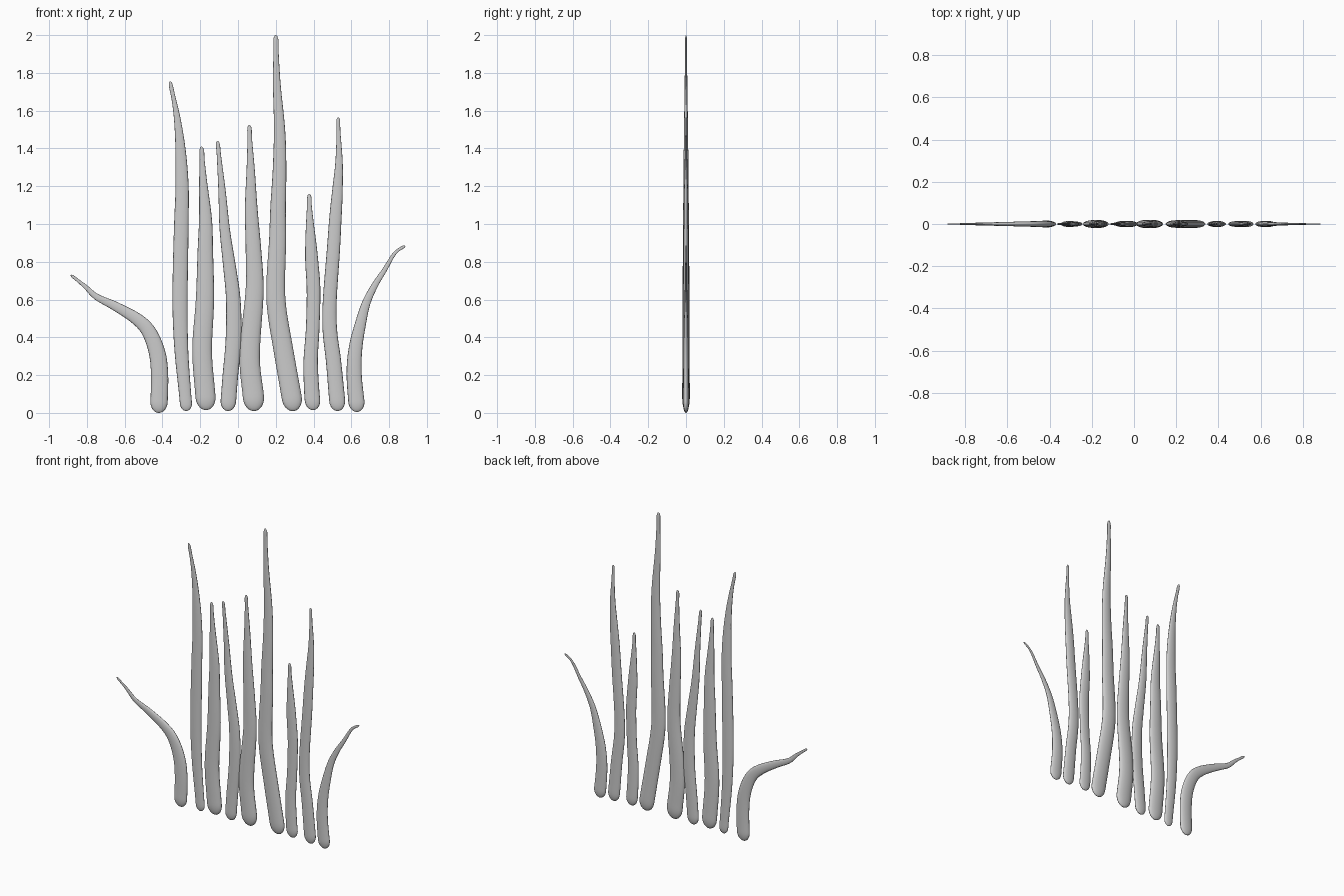
import bpy, bmesh, math
from mathutils import Vector

if "Cube" in bpy.data.objects:
    bpy.data.objects.remove(bpy.data.objects["Cube"])

SIDES, RINGS, FLATNESS = 16, 56, 0.36


def catmull(pts, t):
    """Smooth interpolation through pts, with t from 0 to len(pts) - 1."""
    i = min(int(t), len(pts) - 2)
    u = t - i
    b, c = pts[i], pts[i + 1]
    a = pts[i - 1] if i > 0 else 2 * b - c
    d = pts[i + 2] if i + 2 < len(pts) else 2 * c - b
    return 0.5 * (2 * b + (c - a) * u + (2 * a - 5 * b + 4 * c - d) * u * u
                  + (3 * b - a - 3 * c + d) * u ** 3)


def width_at(w, f):
    """Half width at length fraction f from four widths: root, middle, upper, tip."""
    keys = [0.05, 0.35, 0.7, 0.95]
    if f <= keys[0]:
        return w[0]
    if f >= keys[3]:
        return w[3]
    i = max(k for k in range(3) if f >= keys[k])
    return catmull(w, i + (f - keys[i]) / (keys[i + 1] - keys[i]))


def blade(name, path, widths):
    """Loft a flattened, tapering tube along a path in the xz plane."""
    pts = [Vector((x, 0, z)) for x, z in path]
    dense = [catmull(pts, k * (len(pts) - 1) / 400) for k in range(401)]
    dist = [0.0]
    for p, q in zip(dense, dense[1:]):
        dist.append(dist[-1] + (q - p).length)
    total = dist[-1]
    bm = bmesh.new()
    rings, k = [], 0
    for r in range(1, RINGS):
        f = 0.5 - 0.5 * math.cos(math.pi * r / RINGS)
        s = f * total
        while dist[k + 1] < s:
            k += 1
        u = (s - dist[k]) / (dist[k + 1] - dist[k])
        centre = dense[k].lerp(dense[k + 1], u)
        tangent = (dense[min(k + 6, 400)] - dense[max(k - 5, 0)]).normalized()
        side = Vector((tangent.z, 0, -tangent.x))
        h = width_at(widths, f)
        # rounded root and tip
        for d, cap in ((s, widths[0] * 1.3), (total - s, widths[3] * 2.5)):
            if d < cap:
                h *= math.sqrt(1 - (1 - d / cap) ** 2)
        ring = []
        for j in range(SIDES):
            a = 2 * math.pi * j / SIDES
            ring.append(bm.verts.new(centre + side * (h * math.cos(a))
                                     + Vector((0, h * FLATNESS * math.sin(a), 0))))
        rings.append(ring)
    root, tip = bm.verts.new(dense[0]), bm.verts.new(dense[-1])
    for j in range(SIDES):
        n = (j + 1) % SIDES
        for lo, hi in zip(rings, rings[1:]):
            bm.faces.new((lo[j], lo[n], hi[n], hi[j]))
        bm.faces.new((root, rings[0][n], rings[0][j]))
        bm.faces.new((tip, rings[-1][j], rings[-1][n]))
    bmesh.ops.recalc_face_normals(bm, faces=bm.faces)
    for face in bm.faces:
        face.smooth = True
    mesh = bpy.data.meshes.new(name)
    bm.to_mesh(mesh)
    bm.free()
    bpy.context.collection.objects.link(bpy.data.objects.new(name, mesh))


# drooping outer blades
blade("left_drooping_blade",
      [(-.42, 0), (-.415, .2), (-.43, .325), (-.475, .435), (-.54, .5), (-.65, .565),
       (-.75, .615), (-.81, .67), (-.885, .73)], [.046, .043, .024, .008])
blade("right_drooping_blade",
      [(.632, .005), (.615, .2), (.622, .34), (.648, .47), (.68, .585), (.727, .68),
       (.775, .755), (.83, .845), (.885, .885)], [.043, .036, .018, .008])

# upright blades, left to right
blade("upright_blade_1",
      [(-.272, .01), (-.28, .1), (-.3, .335), (-.307, .6), (-.3, 1), (-.296, 1.18),
       (-.304, 1.39), (-.325, 1.58), (-.36, 1.755)], [.032, .04, .034, .011])
blade("upright_blade_2",
      [(-.165, .015), (-.175, .12), (-.19, .335), (-.175, .6), (-.173, .86),
       (-.172, 1.02), (-.185, 1.23), (-.193, 1.41)], [.053, .05, .036, .013])
blade("upright_blade_3",
      [(-.055, .01), (-.042, .18), (-.024, .39), (-.025, .6), (-.043, .76),
       (-.07, .97), (-.085, 1.18), (-.108, 1.44)], [.041, .04, .026, .011])
blade("upright_blade_4",
      [(.088, .01), (.08, .1), (.063, .25), (.066, .39), (.088, .65), (.082, .86),
       (.07, 1.08), (.067, 1.29), (.06, 1.525)], [.056, .05, .034, .012])
blade("upright_blade_5",
      [(.297, .01), (.267, .18), (.24, .335), (.205, .55), (.2, .7), (.21, .92),
       (.212, 1.08), (.22, 1.29), (.22, 1.5), (.205, 1.75), (.2, 2)],
      [.053, .049, .033, .014])
blade("upright_blade_6",
      [(.4, .015), (.39, .12), (.385, .28), (.395, .44), (.4, .65), (.39, .81),
       (.38, 1.02), (.377, 1.16)], [.041, .036, .034, .012])
blade("upright_blade_7",
      [(.53, .01), (.52, .12), (.505, .28), (.486, .44), (.486, .6), (.505, .86),
       (.515, 1.02), (.528, 1.2), (.535, 1.34), (.53, 1.565)], [.042, .037, .031, .01])
